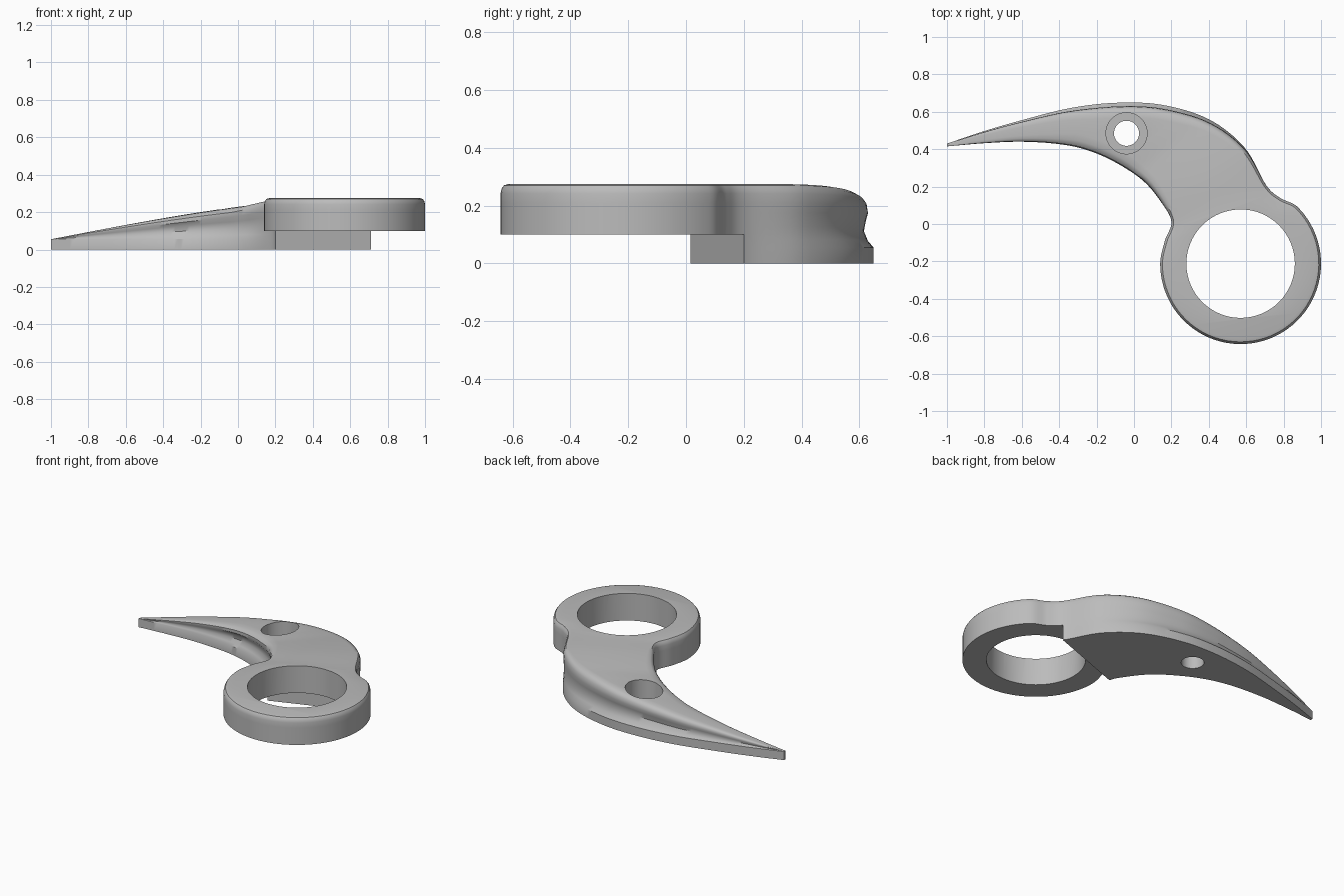
import bpy, bmesh, math
from mathutils import Vector

cube = bpy.data.objects.get("Cube")
if cube:
    bpy.data.objects.remove(cube)

RING = Vector((0.57, -0.212))
R_OUT, R_IN = 0.43, 0.29
LEDGE, RING_BASE, TOP = 0.055, 0.1, 0.275
STEPS, RING_STEPS = 8, 30

grey = bpy.data.materials.new("plain_grey")
grey.use_nodes = True
grey.diffuse_color = (0.5, 0.5, 0.5, 1)
grey.node_tree.nodes["Principled BSDF"].inputs["Base Color"].default_value = (0.5, 0.5, 0.5, 1)

# Paired outline points: concave belly edge and convex spine edge, tip to ring
BELLY = [(-1, .415), (-.8, .432), (-.6, .44), (-.4, .427), (-.25, .395), (-.1, .33),
         (.05, .23), (.15, .11), (.2, .01), (.165, -.09)]
SPINE = [(-1, .43), (-.8, .497), (-.6, .555), (-.35, .618), (-.1, .648), (.15, .637),
         (.4, .56), (.59, .41), (.705, .21), (.78, .14)]
NECK = 8 * STEPS

# Side wall: height fraction above the ledge, inset on belly, spine and ring
WALL = [(.13, .012, .02, 0), (.33, .025, .034, 0), (.55, .02, .027, 0), (.7, .005, .02, 0),
        (.85, .005, .024, 0), (.93, .017, .034, .004), (.98, .035, .05, .012), (1, .07, .08, .028)]


def on_ring(deg):
    a = math.radians(deg)
    return RING + R_OUT * Vector((math.cos(a), math.sin(a)))


def outline(points, start, end):
    """Smooth curve through the points, then an arc round the ring, with left normals."""
    step = (end - start) / RING_STEPS
    p = [Vector(q) for q in points]
    p = [2 * p[0] - p[1]] + p + [on_ring(start), on_ring(start + 6 * step)]
    path = []
    for a, b, c, d in zip(p, p[1:], p[2:], p[3:]):
        for i in range(STEPS):
            t = i / STEPS
            path.append(0.5 * (2 * b + (c - a) * t + (2 * a - 5 * b + 4 * c - d) * t ** 2
                               + (3 * b - a - 3 * c + d) * t ** 3))
    path += [on_ring(start + step * i) for i in range(RING_STEPS + 2)]
    result = []
    for i in range(len(path) - 1):
        t = (path[i + 1] - path[max(i - 1, 0)]).normalized()
        result.append((path[i], Vector((-t.y, t.x))))
    return result


def top_height(p):
    """Rises from the tip and levels out at the neck and ring."""
    s = p.x + 1.2 * max(0, 0.3 - p.y)
    u = min(1, max(0, (s + 1) / 1.65))
    return LEDGE + (TOP - LEDGE) * (1.45 * u - 0.45 * u ** 3.2)


def side(p, n, scale, groove, column):
    pts = [(p.x, p.y, 0), (p.x, p.y, LEDGE)]
    for row in WALL:
        inset = (row[3] + (row[column] - row[3]) * groove) * scale
        q = p + n * inset
        pts.append((q.x, q.y, LEDGE + (top_height(q) - LEDGE) * row[0]))
    return pts


# Body: one sweep from the tip, across the neck and round to the far ring edge
belly = outline(BELLY, 180, 270)
spine = outline(SPINE, 43, -90)
bm = bmesh.new()
rows = []
for i, ((a, na), (b, nb)) in enumerate(zip(belly, spine)):
    fade = min(1, max(0, (NECK - i) / (3 * STEPS)))
    groove = fade * fade * (3 - 2 * fade)
    scale = min(1, (b - a).length / 0.25) if i < NECK else 1
    loop = side(a, na, scale, groove, 1) + side(b, -nb, scale, groove, 2)[::-1]
    rows.append([bm.verts.new(v) for v in loop])
count = len(rows[0])
for r, s in zip(rows, rows[1:]):
    for j in range(count):
        k = (j + 1) % count
        bm.faces.new((r[j], s[j], s[k], r[k]))
bm.faces.new(rows[0])
bmesh.ops.remove_doubles(bm, verts=bm.verts, dist=0.0003)
bmesh.ops.recalc_face_normals(bm, faces=bm.faces)
mesh = bpy.data.meshes.new("curved_blade_body")
bm.to_mesh(mesh)
bm.free()
mesh.materials.append(grey)
body = bpy.data.objects.new("curved_blade_body", mesh)
bpy.context.collection.objects.link(body)


def cut(cutter, name):
    cutter.name = name
    cutter.hide_render = True
    cutter.data.materials.append(grey)
    mod = body.modifiers.new(name, "BOOLEAN")
    mod.operation = "DIFFERENCE"
    mod.solver = "EXACT"
    mod.object = cutter
    bpy.context.view_layer.objects.active = body
    bpy.ops.object.modifier_apply(modifier=name)
    bpy.data.objects.remove(cutter)


def drill(name, x, y, radius, floor):
    bpy.ops.mesh.primitive_cylinder_add(vertices=64, radius=radius, depth=1,
                                        location=(x, y, floor + 0.5))
    cut(bpy.context.object, name)


# Finger hole, bolt hole and its counterbore
drill("finger_hole", RING.x, RING.y, R_IN, -0.2)
drill("bolt_hole", -0.04, 0.485, 0.067, -0.2)
drill("counterbore", -0.04, 0.485, 0.11, 0.1)

# Step under the neck and ring
start, end = Vector((0.2, 0.015)), Vector((0.71, 0.2))
along = (end - start).normalized()
mid = (start + end) / 2 + Vector((along.y, -along.x))
bpy.ops.mesh.primitive_cube_add(size=2, location=(mid.x, mid.y, RING_BASE - 1),
                                rotation=(0, 0, math.atan2(along.y, along.x)))
cut(bpy.context.object, "ring_step")

bpy.ops.object.select_all(action="DESELECT")
body.select_set(True)
bpy.context.view_layer.objects.active = body
bpy.ops.object.shade_smooth_by_angle(angle=math.radians(35))
